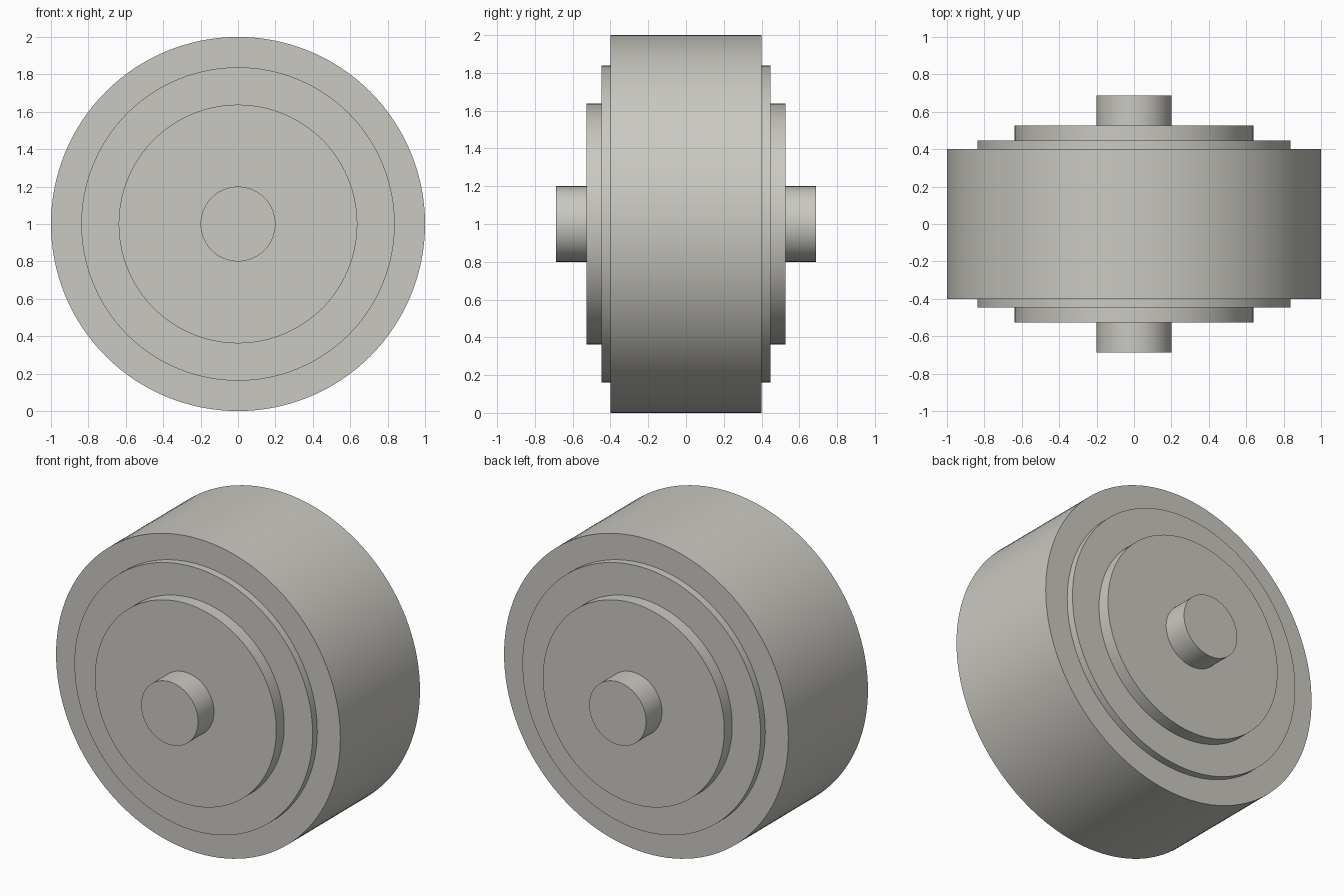
import bpy
import math

if "Cube" in bpy.data.objects:
    bpy.data.objects.remove(bpy.data.objects["Cube"])

SEGMENTS = 128
CENTRE_Z = 1.0

grey = bpy.data.materials.new("warm_grey")
grey.diffuse_color = (0.59, 0.58, 0.535, 1.0)
grey.use_nodes = True
grey.node_tree.nodes["Principled BSDF"].inputs["Base Color"].default_value = grey.diffuse_color


def disc(name, radius, half_width):
    """Cylinder lying along y, centred on the wheel axis."""
    bpy.ops.mesh.primitive_cylinder_add(
        vertices=SEGMENTS, radius=radius, depth=2 * half_width,
        location=(0, 0, CENTRE_Z), rotation=(math.pi / 2, 0, 0))
    obj = bpy.context.object
    obj.name = name
    obj.data.name = name
    obj.data.materials.append(grey)
    bpy.ops.object.shade_smooth_by_angle(angle=math.radians(30))
    return obj


# Stepped wheel: each part runs right through, so both sides match
disc("tyre", 1.0, 0.40)
disc("rim", 0.838, 0.447)
disc("hub_plate", 0.638, 0.527)
disc("axle", 0.20, 0.687)
